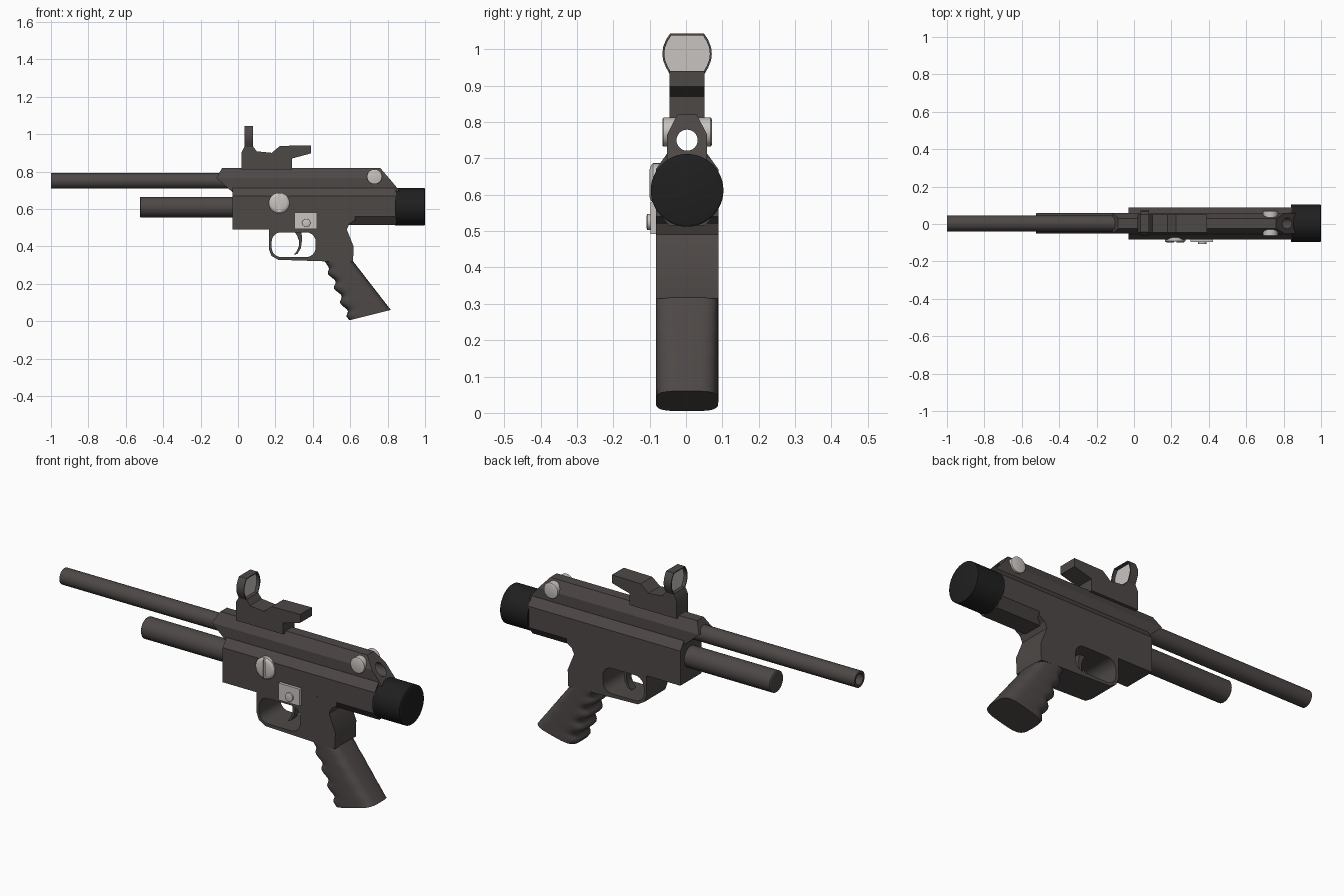
import bpy, bmesh, math
from mathutils import Matrix, Vector

if "Cube" in bpy.data.objects:
    bpy.data.objects.remove(bpy.data.objects["Cube"], do_unlink=True)

CY = 0.003   # centre plane
HW = 0.086   # half width of the body


def material(name, col):
    m = bpy.data.materials.new(name)
    m.use_nodes = True
    m.diffuse_color = (*col, 1)
    bsdf = next(n for n in m.node_tree.nodes if n.type == 'BSDF_PRINCIPLED')
    bsdf.inputs["Base Color"].default_value = (*col, 1)
    return m


BODY = material("dark warm grey", (0.075, 0.065, 0.062))
BLACK = material("near black", (0.014, 0.014, 0.014))
LIGHT = material("light grey", (0.58, 0.55, 0.53))


def finish(bm, name, mat, angle=30):
    bmesh.ops.recalc_face_normals(bm, faces=bm.faces)
    me = bpy.data.meshes.new(name)
    bm.to_mesh(me)
    bm.free()
    ob = bpy.data.objects.new(name, me)
    bpy.context.collection.objects.link(ob)
    me.materials.append(mat)
    smooth(ob, angle)
    return ob


def activate(ob):
    bpy.ops.object.select_all(action='DESELECT')
    ob.select_set(True)
    bpy.context.view_layer.objects.active = ob


def smooth(ob, angle=30):
    activate(ob)
    bpy.ops.object.shade_smooth_by_angle(angle=math.radians(angle))


def loft(name, rings, mat, angle=30):
    """Skin closed rings of equal length and cap both ends."""
    bm = bmesh.new()
    vs = [[bm.verts.new(p) for p in r] for r in rings]
    n = len(vs[0])
    for a, b in zip(vs, vs[1:]):
        for i in range(n):
            j = (i + 1) % n
            bm.faces.new((a[i], a[j], b[j], b[i]))
    bm.faces.new(vs[0])
    bm.faces.new(vs[-1])
    return finish(bm, name, mat, angle)


def prism(name, pts, axis, lo, hi, mat):
    """Extrude an outline along x (outline in y, z) or y (outline in x, z)."""
    if axis == 'x':
        rings = [[(d, a, b) for a, b in pts] for d in (lo, hi)]
    else:
        rings = [[(a, d, b) for a, b in pts] for d in (lo, hi)]
    return loft(name, rings, mat)


def rod(name, axis, start, length, r, mat, bevel=0.0, sides=32):
    """Cylinder from a start point along an axis, far rim bevelled."""
    axis, start = Vector(axis), Vector(start)
    u = axis.orthogonal().normalized()
    w = axis.cross(u)
    steps = [(0, r), (length - bevel, r)]
    if bevel:
        steps += [(length - bevel * 0.4, r - bevel * 0.6), (length, r - bevel * 1.8)]
    rings = []
    for d, rad in steps:
        ring = []
        for i in range(sides):
            t = 2 * math.pi * i / sides
            ring.append(start + axis * d + (u * math.cos(t) + w * math.sin(t)) * rad)
        rings.append(ring)
    return loft(name, rings, mat)


def stack(name, levels, mat):
    """Rectangles (z, back x, front x, half width) stacked in height."""
    return loft(name, [[(a, CY - h, z), (b, CY - h, z), (b, CY + h, z), (a, CY + h, z)]
                       for z, a, b, h in levels], mat, 10)


def cut(ob, cutter, keep=False):
    cutter.hide_render = True
    mod = ob.modifiers.new("cut", 'BOOLEAN')
    mod.operation = 'DIFFERENCE'
    mod.solver = 'EXACT'
    mod.object = cutter
    activate(ob)
    bpy.ops.object.modifier_apply(modifier=mod.name)
    smooth(ob)
    if not keep:
        bpy.data.objects.remove(cutter, do_unlink=True)


# Receiver: lower hull and upper rail
stack("receiver_hull", [(0.515, 0.3, 0.845, 0.05), (0.56, -0.03, 0.845, HW),
                        (0.67, -0.03, 0.845, HW), (0.712, -0.03, 0.845, 0.056)], BODY)
rail = stack("receiver_rail", [(0.69, -0.03, 0.87, 0.055), (0.765, -0.115, 0.807, 0.055),
                               (0.82, -0.085, 0.76, 0.027)], BODY)

# Barrel, bored right through together with the rail
barrel = rod("barrel", (1, 0, 0), (-1, CY, 0.75), 0.98, 0.042, BODY)
bore = rod("bore_cutter", (1, 0, 0), (-1.1, CY, 0.75), 2.1, 0.029, BODY)
cut(barrel, bore, keep=True)
cut(rail, bore)

# Lower tube and rear cap
rod("lower_tube", (-1, 0, 0), (0, CY, 0.61), 0.525, 0.055, BODY, 0.004)
rod("rear_cap", (1, 0, 0), (0.84, CY, 0.612), 0.16, 0.1, BLACK, 0.004, 48)

# Grip frame with trigger opening
frame = prism("grip_frame", [
    (-0.03, 0.56), (-0.03, 0.49), (0.165, 0.49), (0.165, 0.385), (0.178, 0.35),
    (0.215, 0.328), (0.46, 0.32), (0.615, 0.315), (0.618, 0.4), (0.582, 0.49),
    (0.595, 0.52), (0.625, 0.54), (0.625, 0.56)], 'y', CY - HW, CY + HW, BODY)


def rounded(x0, x1, z0, z1, r, n=6):
    corners = [(x1 - r, z1 - r), (x0 + r, z1 - r), (x0 + r, z0 + r), (x1 - r, z0 + r)]
    return [(cx + r * math.cos(math.pi / 2 * (k + i / n)),
             cz + r * math.sin(math.pi / 2 * (k + i / n)))
            for k, (cx, cz) in enumerate(corners) for i in range(n + 1)]


cut(frame, prism("guard_cutter", rounded(0.18, 0.415, 0.343, 0.475, 0.05),
                 'y', -0.2, 0.2, BODY))

# Trigger
prism("trigger", [(0.295, 0.485), (0.34, 0.485), (0.342, 0.43), (0.336, 0.39), (0.318, 0.36),
                  (0.298, 0.354), (0.315, 0.375), (0.325, 0.4), (0.326, 0.43), (0.315, 0.46)],
      'y', CY - 0.02, CY + 0.02, BODY)

# Grip with finger grooves
rings = []
STEPS, SIDES = 32, 32
for s in range(STEPS + 1):
    t = s / STEPS
    front = Vector((0.465, 0, 0.32)).lerp(Vector((0.596, 0, 0.005)), t)
    back = Vector((0.617, 0, 0.318)).lerp(Vector((0.817, 0, 0.06)), t)
    front.x += 0.012 * math.sin(t * 4 * 2 * math.pi - 0.6) * min(1, 6 * t, 12 * (1 - t))
    ring = []
    for i in range(SIDES):
        a = 2 * math.pi * i / SIDES
        c, q = math.cos(a), math.sin(a)
        u = 0.5 + 0.5 * math.copysign(abs(c) ** 0.55, c)
        p = front.lerp(back, u)
        p.y = CY + HW * math.copysign(abs(q) ** 0.5, q)
        ring.append(p)
    rings.append(ring)
loft("grip", rings, BODY, 40)

# Sight body
prism("sight_body", [
    (0.02, 0.81), (0.02, 0.905), (0.035, 0.935), (0.08, 0.935), (0.1, 0.908), (0.18, 0.9),
    (0.225, 0.937), (0.39, 0.94), (0.39, 0.897), (0.29, 0.87), (0.29, 0.81)],
      'y', CY - 0.048, CY + 0.048, BODY)

# Sight window: frame ring and lens
half = [(0.047, 0.93), (0.058, 0.95), (0.066, 0.97), (0.068, 0.987),
        (0.066, 1.006), (0.058, 1.026), (0.047, 1.043)]


def window(scale):
    side = [(y * scale, 0.987 + (z - 0.987) * scale) for y, z in half]
    return [(CY + y, z) for y, z in side] + [(CY - y, z) for y, z in reversed(side)]


ring_frame = prism("sight_frame", window(1), 'x', 0.036, 0.079, BODY)
cut(ring_frame, prism("window_cutter", window(0.92), 'x', 0, 0.2, BODY))
prism("sight_lens", window(0.93), 'x', 0.054, 0.062, LIGHT)

# Rear knobs on both sides
for name, s in (("left", 1), ("right", -1)):
    rod(name + "_rear_knob", (0, s, 0), (0.73, CY + s * 0.032, 0.772), 0.036, 0.04, LIGHT, 0.003)

# Slotted side screw
screw = rod("side_screw", (0, -1, 0), (0.22, -0.07, 0.632), 0.03, 0.055, LIGHT, 0.009)
cut(screw, prism("slot_cutter", [(0.214, 0.5), (0.226, 0.5), (0.226, 0.8), (0.214, 0.8)],
                 'y', -0.2, -0.094, BODY))

# Side plate with button
prism("side_plate", [(0.302, 0.492), (0.423, 0.492), (0.423, 0.58), (0.302, 0.58)],
      'y', -0.097, -0.08, LIGHT)
rod("plate_button", (0, -1, 0), (0.365, -0.09, 0.525), 0.018, 0.022, LIGHT, 0.002, 24)
